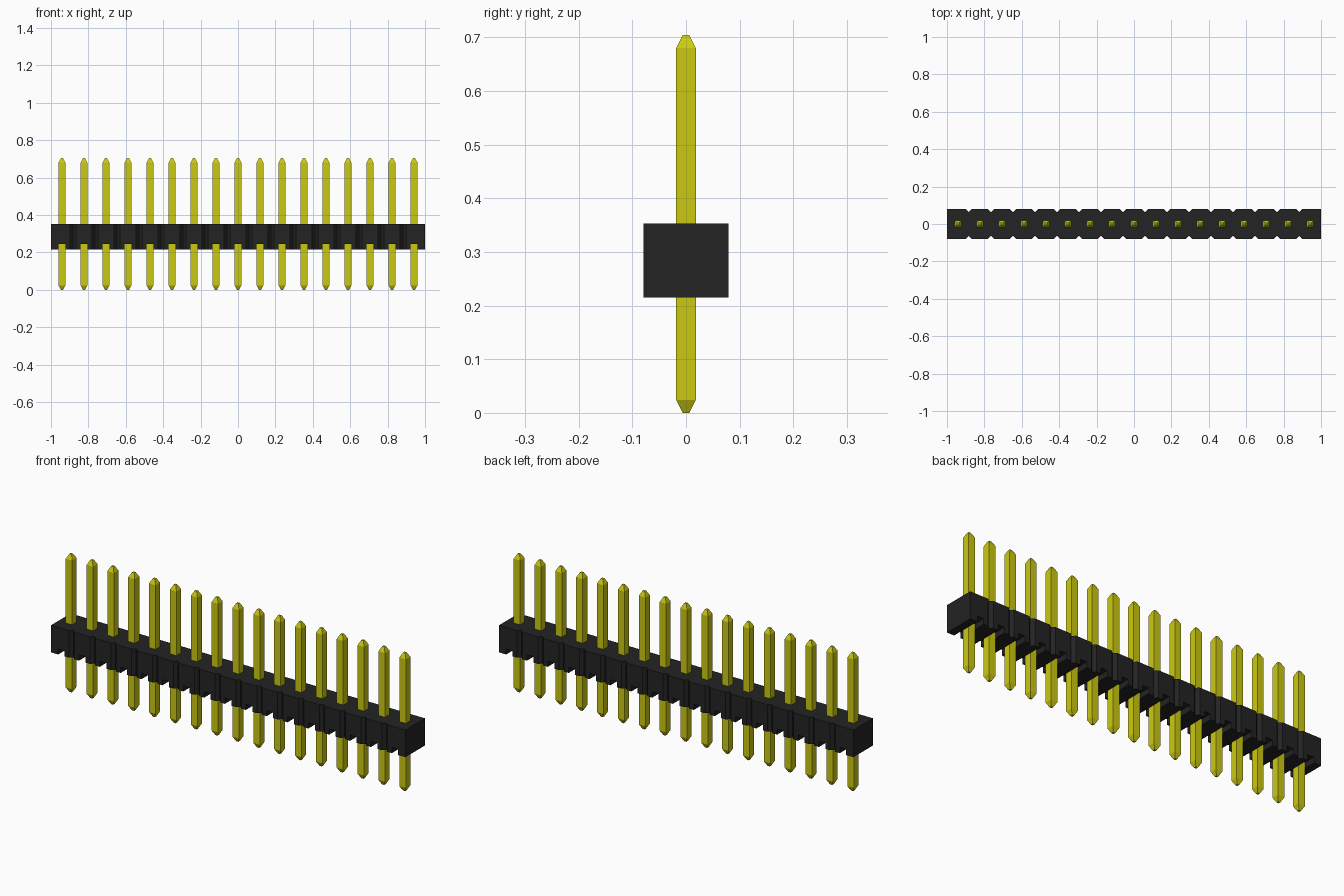
import bpy
import bmesh

COUNT = 17
PITCH = 2 / COUNT
BODY_Y = 0.079
BODY_LOW, BODY_HIGH = 0.215, 0.353
SLOT_TOP = 0.244
PIN_HALF = 0.0183
TIP_HALF = 0.006
TIP_LEN = 0.024
PIN_HIGH = 0.704
NOTCH = 0.015

cube = bpy.data.objects.get("Cube")
if cube:
    bpy.data.objects.remove(cube, do_unlink=True)


def material(name, colour):
    mat = bpy.data.materials.new(name)
    mat.use_nodes = True
    mat.diffuse_color = colour
    bsdf = next(n for n in mat.node_tree.nodes if n.type == 'BSDF_PRINCIPLED')
    bsdf.inputs["Base Color"].default_value = colour
    bsdf.inputs["Roughness"].default_value = 0.6
    return mat


def make_object(name, bm, mat):
    bmesh.ops.recalc_face_normals(bm, faces=bm.faces[:])
    mesh = bpy.data.meshes.new(name)
    bm.to_mesh(mesh)
    bm.free()
    mesh.materials.append(mat)
    obj = bpy.data.objects.new(name, mesh)
    bpy.context.scene.collection.objects.link(obj)
    return obj


black = material("black plastic", (0.017, 0.017, 0.017, 1))
gold = material("yellow metal", (0.6, 0.59, 0.006, 1))
pin_x = [(i - (COUNT - 1) / 2) * PITCH for i in range(COUNT)]

# Housing outline: straight ends, V notches between neighbouring cells
edge = [(-1, -BODY_Y)]
for x in pin_x[:-1]:
    joint = x + PITCH / 2
    edge += [(joint - NOTCH, -BODY_Y), (joint, -BODY_Y + NOTCH),
             (joint + NOTCH, -BODY_Y)]
edge.append((1, -BODY_Y))
outline = edge + [(x, -y) for x, y in reversed(edge)]

bm = bmesh.new()
base = bm.faces.new([bm.verts.new((x, y, BODY_LOW)) for x, y in outline])
raised = bmesh.ops.extrude_face_region(bm, geom=[base])
top_verts = [g for g in raised["geom"] if isinstance(g, bmesh.types.BMVert)]
bmesh.ops.translate(bm, verts=top_verts, vec=(0, 0, BODY_HIGH - BODY_LOW))
housing = make_object("housing", bm, black)

# Cross slots under the housing, one at each pin
bm = bmesh.new()
for x in pin_x:
    box = bmesh.ops.create_cube(bm, size=1)["verts"]
    bmesh.ops.scale(bm, verts=box, vec=(PIN_HALF * 2, 0.4, 0.1))
    bmesh.ops.translate(bm, verts=box, vec=(x, 0, SLOT_TOP - 0.05))
cutter = make_object("slot_cutter", bm, black)
cutter.hide_render = True
mod = housing.modifiers.new("slots", 'BOOLEAN')
mod.operation = 'DIFFERENCE'
mod.solver = 'EXACT'
mod.object = cutter
bpy.context.view_layer.objects.active = housing
bpy.ops.object.modifier_apply(modifier=mod.name)
bpy.data.objects.remove(cutter, do_unlink=True)

# Square pins with tapered tips
levels = [(0, TIP_HALF), (TIP_LEN, PIN_HALF),
          (PIN_HIGH - TIP_LEN, PIN_HALF), (PIN_HIGH, TIP_HALF)]
for number, x in enumerate(pin_x, 1):
    bm = bmesh.new()
    rings = [[bm.verts.new((sx * r, sy * r, z))
              for sx, sy in ((-1, -1), (1, -1), (1, 1), (-1, 1))]
             for z, r in levels]
    bm.faces.new(rings[0])
    bm.faces.new(rings[-1])
    for low, high in zip(rings, rings[1:]):
        for k in range(4):
            n = (k + 1) % 4
            bm.faces.new((low[k], low[n], high[n], high[k]))
    pin = make_object(f"pin_{number}", bm, gold)
    pin.location.x = x
